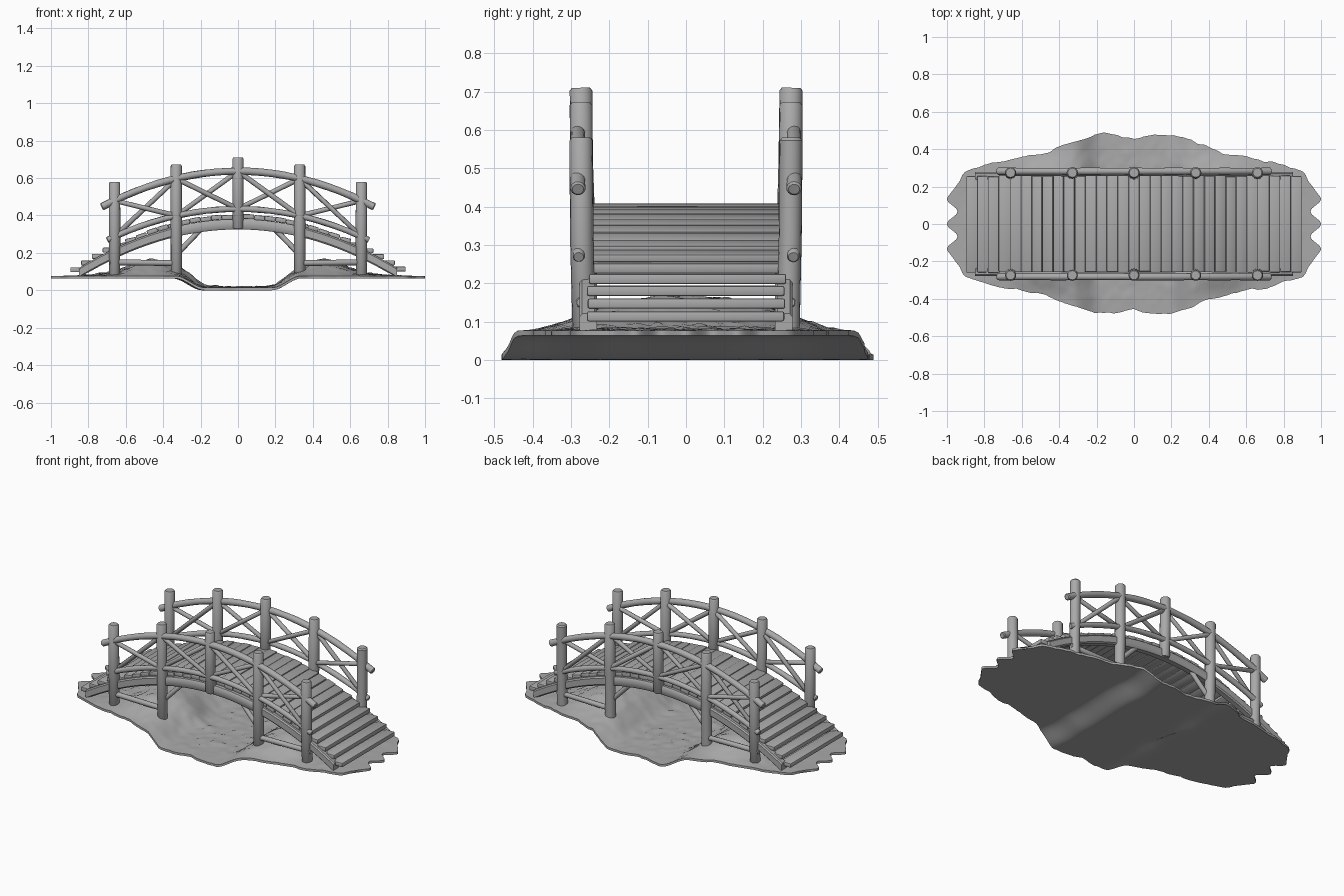
import bpy, bmesh, math, random
from mathutils import Vector, Matrix, noise

if "Cube" in bpy.data.objects:
    bpy.data.objects.remove(bpy.data.objects["Cube"])

random.seed(4)
GREY = bpy.data.materials.new("plain grey")
GREY.diffuse_color = (0.4, 0.4, 0.4, 1)
GREY.use_nodes = True
GREY.node_tree.nodes["Principled BSDF"].inputs["Base Color"].default_value = GREY.diffuse_color


def finish(name, bm, angle=40):
    bmesh.ops.recalc_face_normals(bm, faces=bm.faces)
    me = bpy.data.meshes.new(name)
    bm.to_mesh(me)
    bm.free()
    me.materials.append(GREY)
    ob = bpy.data.objects.new(name, me)
    bpy.context.collection.objects.link(ob)
    bpy.ops.object.select_all(action='DESELECT')
    ob.select_set(True)
    bpy.context.view_layer.objects.active = ob
    bpy.ops.object.shade_smooth_by_angle(angle=math.radians(angle))
    return ob


def log(name, pts, r, sides=14, rough=0.06):
    """Round timber along a path in the xz plane, with softened ends."""
    pts = [Vector(p) for p in pts]
    d0, d1 = (pts[1] - pts[0]).normalized(), (pts[-1] - pts[-2]).normalized()
    e = r * 0.25
    path = [(pts[0], 0.8), (pts[0] + d0 * e, 1)] + [(p, 1) for p in pts[1:-1]]
    path += [(pts[-1] - d1 * e, 1), (pts[-1], 0.8)]
    bm = bmesh.new()
    rings = []
    for i, (p, s) in enumerate(path):
        t = (path[min(i + 1, len(path) - 1)][0] - path[max(i - 1, 0)][0]).normalized()
        a = t.orthogonal().normalized() if abs(t.y) > 0.9 else t.cross(Vector((0, 1, 0))).normalized()
        b = t.cross(a)
        rr = r * s * (1 + random.uniform(-rough, rough))
        rings.append([bm.verts.new(p + rr * (a * math.cos(k * math.tau / sides) + b * math.sin(k * math.tau / sides)))
                      for k in range(sides)])
    for A, B in zip(rings, rings[1:]):
        for k in range(sides):
            bm.faces.new((A[k], A[k - 1], B[k - 1], B[k]))
    bm.faces.new(rings[0])
    bm.faces.new(rings[-1])
    return finish(name, bm)


def arch(z0, k, x):
    return z0 - k * x * x


def deck_z(x):
    return arch(0.405, 0.38, x)


def arc_pts(z0, k, end, y, n=24):
    return [(x, y, arch(z0, k, x)) for x in (end * (2 * i / n - 1) for i in range(n + 1))]


# --- ground: banks with a stream channel across the middle
HALF = [(0, .455), (.12, .48), (.22, .475), (.33, .44), (.48, .385), (.62, .355),
        (.78, .33), (.9, .295), (.96, .275), (1, .2)]


def half_width(x):
    x = min(abs(x), 1)
    for (a, wa), (b, wb) in zip(HALF, HALF[1:]):
        if x <= b:
            return wa + (wb - wa) * (x - a) / (b - a)


def smooth(a, b, x):
    t = max(0, min(1, (x - a) / (b - a)))
    return t * t * (3 - 2 * t)


def ground():
    bm = bmesh.new()
    nu, nv = 120, 48
    top, bot = [], []
    for i in range(nu + 1):
        u = 2 * i / nu - 1
        rt, rb = [], []
        for j in range(nv + 1):
            v = 2 * j / nv - 1
            x = u * (0.972 + 0.028 * math.cos(v * 9.4) * abs(u) ** 6)
            wob = 0.016 * noise.noise((u * 9, math.copysign(3, v), 1)) + 0.006 * noise.noise((u * 27, math.copysign(5, v), 2))
            y = v * (half_width(u) + wob * (1 - u ** 8))
            side = abs(x) + 0.03 * noise.noise((y * 5, math.copysign(2, x), 0))
            base = 0.008 + 0.063 * smooth(0.17, 0.33, side)
            edge = 1 - v ** 4
            mound = 0.085 * math.exp(-((side - 0.46) / 0.16) ** 2) * max(0, 1 - (abs(y) / 0.42) ** 2)
            lump = 0.012 * abs(noise.noise((x * 14, y * 14, 5))) + 0.008 * abs(noise.noise((x * 35, y * 35, 7)))
            rt.append(bm.verts.new((x, y, base + 0.006 + edge * (mound + lump * smooth(1, 0.75, abs(u))))))
            rb.append(bm.verts.new((x, y, base - 0.008)))
        top.append(rt)
        bot.append(rb)
    for g in (top, bot):
        for i in range(nu):
            for j in range(nv):
                bm.faces.new((g[i][j], g[i + 1][j], g[i + 1][j + 1], g[i][j + 1]))
    rim = [(i, 0) for i in range(nu)] + [(nu, j) for j in range(nv)]
    rim += [(i, nv) for i in range(nu, 0, -1)] + [(0, j) for j in range(nv, 0, -1)]
    for (a, b), (c, d) in zip(rim, rim[1:] + rim[:1]):
        bm.faces.new((top[a][b], top[c][d], bot[c][d], bot[a][b]))
    finish("ground", bm, 60)


ground()

# --- deck planks, level like stairs near both ends
bm = bmesh.new()
COUNT = 31
for i in range(COUNT):
    x = -0.86 + 1.72 * i / (COUNT - 1)
    tilt = math.atan(0.76 * x) * smooth(0.7, 0.45, abs(x))
    m = (Matrix.Translation((x, random.uniform(-.004, .004), deck_z(x) - 0.012 + random.uniform(-.003, .003)))
         @ Matrix.Rotation(tilt, 4, 'Y')
         @ Matrix.Diagonal((0.058 + 0.014 * smooth(.55, .7, abs(x)), 0.515, 0.026, 1)))
    bmesh.ops.create_cube(bm, size=1, matrix=m)
bmesh.ops.bevel(bm, geom=bm.edges[:], offset=0.005, segments=2, affect='EDGES', profile=0.5)
finish("deck_planks", bm)


# --- curved beams under the deck edges
def beam(name, y, z0, k, end, w, h):
    bm = bmesh.new()
    n, rings = 32, []
    for i in range(n + 1):
        x = end * (2 * i / n - 1)
        z = arch(z0, k, x)
        rings.append([bm.verts.new((x, y + a * w / 2, max(z + b * h / 2, 0.072)))
                      for a, b in ((-1, -.7), (-.7, -1), (.7, -1), (1, -.7), (1, .7), (.7, 1), (-.7, 1), (-1, .7))])
    for A, B in zip(rings, rings[1:]):
        for q in range(8):
            bm.faces.new((A[q], A[q - 1], B[q - 1], B[q]))
    bm.faces.new(rings[0])
    bm.faces.new(rings[-1])
    finish(name, bm)


POSTS = [(-.66, .58, .075), (-.33, .672, .07), (0, .71, .33), (.33, .672, .07), (.66, .58, .075)]
for side, s in (("front", -1), ("back", 1)):
    y = s * 0.272
    beam(side + "_beam", s * 0.255, 0.353, 0.36, 0.85, 0.045, 0.055)
    log(side + "_top_rail", arc_pts(0.637, 0.36, 0.73, s * 0.282), 0.019)
    log(side + "_lower_rail", arc_pts(0.435, 0.34, 0.70, s * 0.28), 0.016)
    # posts
    for i, (x, zt, zb) in enumerate(POSTS):
        log(f"{side}_post_{i}", [(x, y - s * .006, zb), (x, y, (zb + zt) / 2), (x, y + s * .002, zt)], 0.03, 16, 0.03)
    # crossed braces in every bay
    for i, (a, b) in enumerate(zip(POSTS, POSTS[1:])):
        xa, xb = a[0] + 0.02, b[0] - 0.02
        lo = lambda x: arch(0.445, 0.34, x)
        hi = lambda x: arch(0.622, 0.36, x)
        log(f"{side}_brace_up_{i}", [(xa, y - s * .004, lo(xa)), (xb, y - s * .004, hi(xb))], 0.013, 10)
        log(f"{side}_brace_down_{i}", [(xa, y + s * .008, hi(xa)), (xb, y + s * .008, lo(xb))], 0.013, 10)
    # low ties between the bank posts and knee braces below the beam
    for end, m in (("left", -1), ("right", 1)):
        log(f"{side}_{end}_low_tie", [(m * .31, y, .145), (m * .69, y, .15)], 0.015, 10)
        log(f"{side}_{end}_knee_brace", [(m * .33, s * .262, .19), (m * .2, s * .256, .325)], 0.014, 10)
